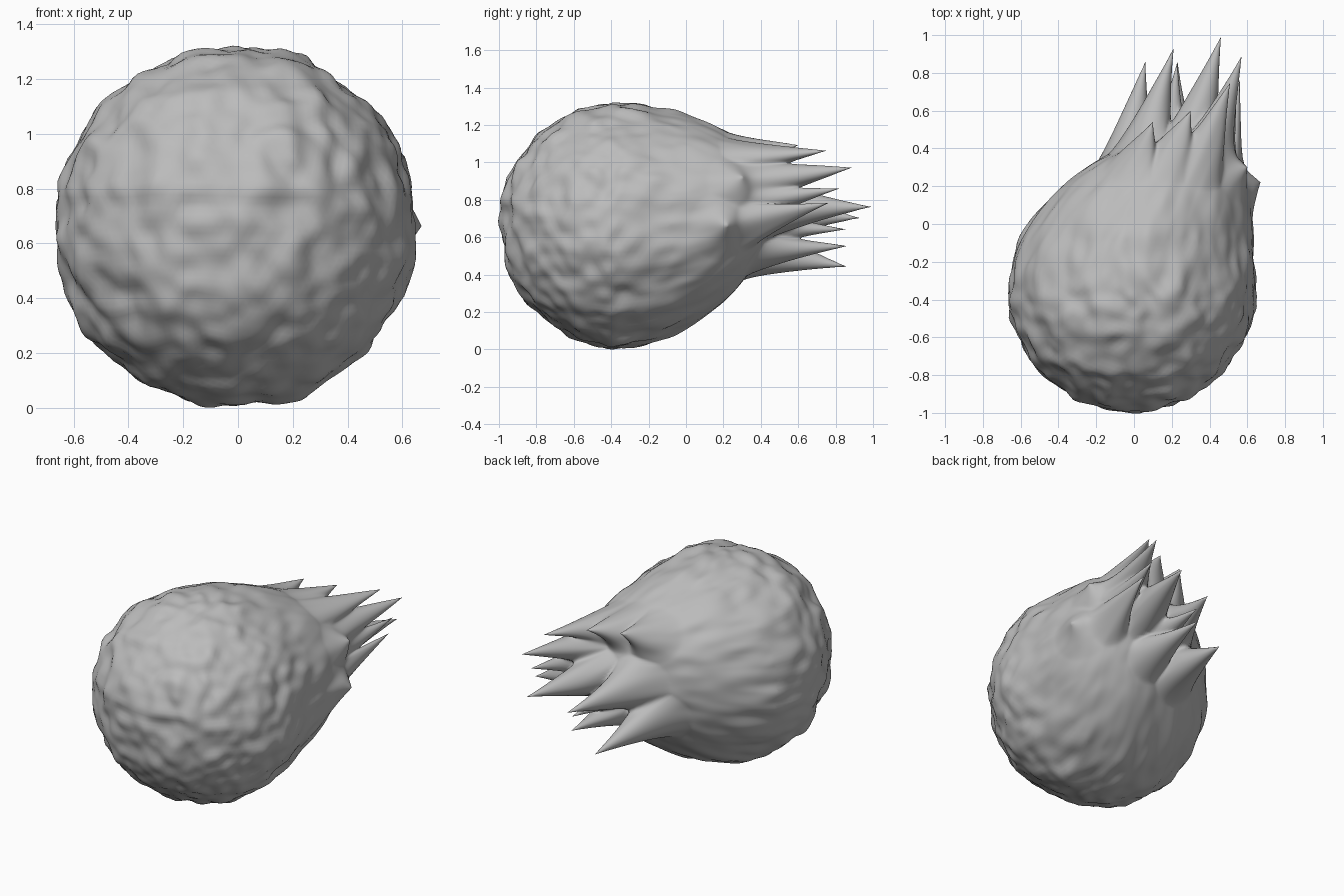
import bpy
import bmesh
from mathutils import Vector, noise

cube = bpy.data.objects.get("Cube")
if cube:
    bpy.data.objects.remove(cube)

RADIUS = 0.655
CENTRE = Vector((-0.01, -0.34, 0.667))


def smooth(a, b, v):
    t = min(max((v - a) / (b - a), 0), 1)
    return t * t * (3 - 2 * t)


def rock_point(n):
    """Map a unit direction to the lumpy, swept-back rock surface."""
    tail = max(n.y, 0)
    calm = 1 - 0.7 * smooth(0.15, 0.75, n.y)
    # lumps stretch into streaks toward the tail
    q = Vector((n.x, n.y * (1 - 0.7 * tail), n.z))
    lump = 0.024 * noise.noise(q * 4.2) + 0.018 * noise.noise(q * 8 + Vector((7, 3, 1)))
    # raised plate on the upper front
    plate = smooth(0.12, 0.22, n.z) * smooth(0.55, 0.42, n.x) * smooth(0.0, -0.4, n.y)
    p = n * (RADIUS + lump * calm + 0.016 * plate)
    p.y *= 1.24 if n.y > 0 else 0.99
    # the tail leans sideways, rises and flattens a little
    p.x += 0.26 * tail * tail
    p.z = p.z * (1 - 0.1 * tail) + 0.13 * tail * tail
    return p + CENTRE


# tip, root (x, z), root radius
SPIKES = [
    ((0.46, 0.99, 0.77), (0.31, 0.76), 0.19),
    ((0.57, 0.89, 0.98), (0.42, 0.92), 0.18),
    ((0.51, 0.75, 1.07), (0.35, 1.04), 0.18),
    ((0.55, 0.83, 0.87), (0.46, 0.80), 0.13),
    ((0.56, 0.76, 0.79), (0.50, 0.68), 0.15),
    ((0.30, 0.60, 1.10), (0.20, 1.07), 0.18),
    ((0.10, 0.54, 1.11), (0.00, 1.05), 0.18),
    ((0.06, 0.86, 0.45), (-0.05, 0.53), 0.20),
    ((0.21, 0.93, 0.71), (0.05, 0.74), 0.20),
    ((0.23, 0.86, 0.56), (0.20, 0.53), 0.16),
    ((0.23, 0.86, 0.65), (0.18, 0.65), 0.13),
    ((0.67, 0.22, 0.67), (0.59, 0.66), 0.19),
    ((0.60, 0.30, 0.93), (0.53, 0.90), 0.19),
]

# Rock body, with a finer mesh where the spikes are pulled out
bm = bmesh.new()
bmesh.ops.create_icosphere(bm, subdivisions=6, radius=1)
fine = [e for e in bm.edges if all(v.co.y > 0.3 for v in e.verts)]
bmesh.ops.subdivide_edges(bm, edges=fine, cuts=1, use_grid_fill=True)
bmesh.ops.triangulate(bm, faces=[f for f in bm.faces if len(f.verts) > 4])
for v in bm.verts:
    v.co = rock_point(v.co.normalized())

# Spikes pulled from the tail like hooks, the strongest pull winning
rear = [v.co.copy() for v in bm.verts if v.co.y > -0.1]
hooks = []
for tip, (rx, rz), radius in SPIKES:
    root = min(rear, key=lambda p: (p.x - rx) ** 2 + (p.z - rz) ** 2)
    hooks.append((root, Vector(tip) - root, radius))
for v in bm.verts:
    if v.co.y < -0.3:
        continue
    pull, total = Vector(), 0
    for root, reach, radius in hooks:
        t = (v.co - root).length / radius
        if t < 1:
            w = (1 - t) ** 1.6
            pull += reach * w ** 3
            total += w ** 2
    if total:
        v.co += pull / total

# Stand on the ground
low = min(v.co.z for v in bm.verts)
bmesh.ops.translate(bm, verts=bm.verts, vec=(0, 0, -low))

mesh = bpy.data.meshes.new("spiked_rock")
bm.to_mesh(mesh)
bm.free()
rock = bpy.data.objects.new("spiked_rock", mesh)
bpy.context.collection.objects.link(rock)
for poly in mesh.polygons:
    poly.use_smooth = True

# Plain grey stone
grey = bpy.data.materials.new("stone_grey")
grey.use_nodes = True
colour = (0.5, 0.5, 0.5, 1)
grey.diffuse_color = colour
shader = next(n for n in grey.node_tree.nodes if n.type == "BSDF_PRINCIPLED")
shader.inputs["Base Color"].default_value = colour
mesh.materials.append(grey)
